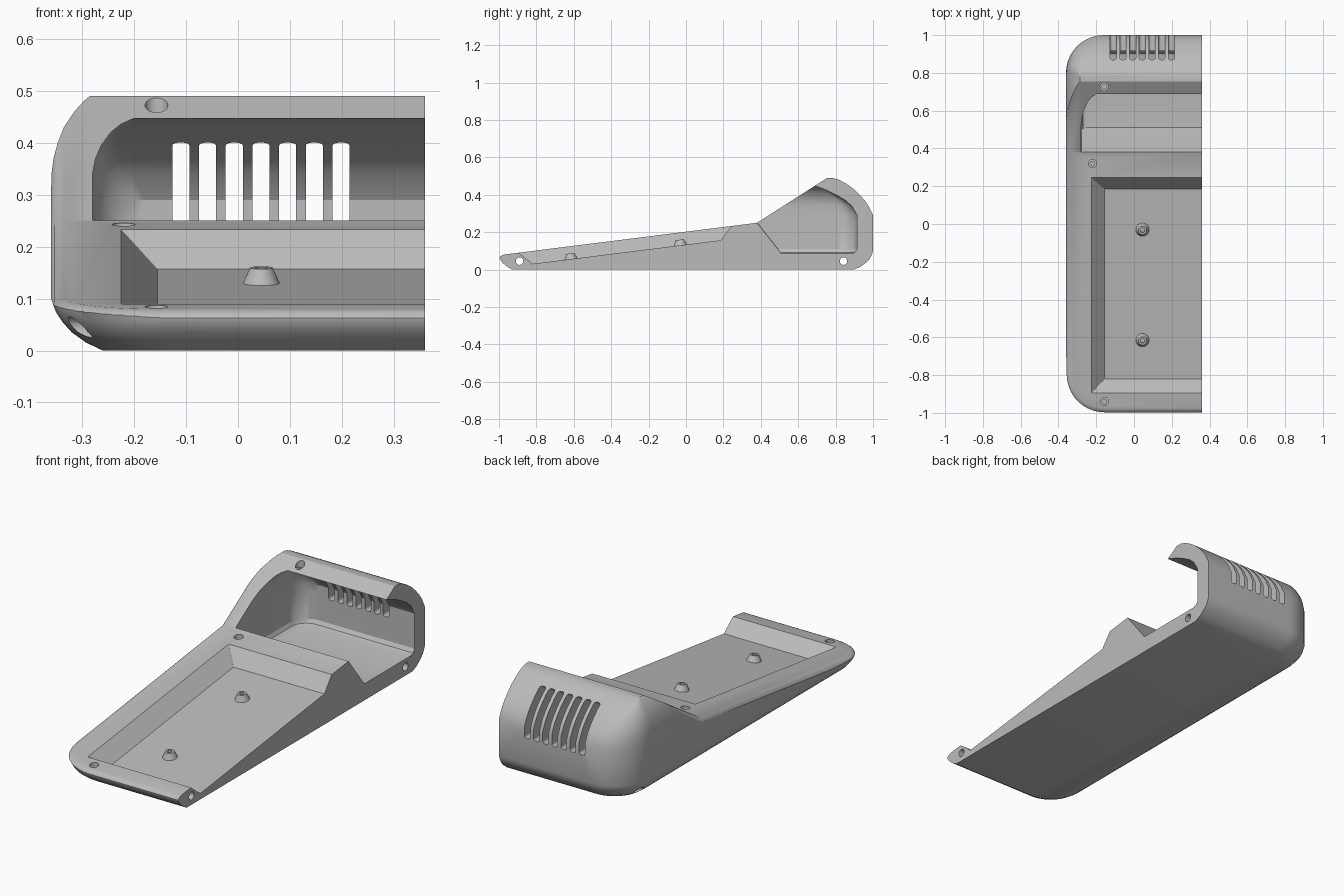
import bpy, bmesh, math
from mathutils import Matrix, Vector

if "Cube" in bpy.data.objects:
    bpy.data.objects.remove(bpy.data.objects["Cube"])

grey = bpy.data.materials.new("grey plastic")
grey.use_nodes = True
COLOR = (0.5, 0.5, 0.5, 1)
grey.diffuse_color = COLOR
grey.node_tree.nodes["Principled BSDF"].inputs["Base Color"].default_value = COLOR

END = 0.36            # flat open end of the half shell
DECK_TILT = 0.1255    # slope of the long deck
DECK_Z = 0.2023       # deck height at y = 0
HOOD_TILT = 0.64      # slope of the hood front


def finish(bm, name):
    bmesh.ops.recalc_face_normals(bm, faces=bm.faces)
    mesh = bpy.data.meshes.new(name)
    bm.to_mesh(mesh)
    bm.free()
    mesh.materials.append(grey)
    ob = bpy.data.objects.new(name, mesh)
    bpy.context.collection.objects.link(ob)
    return ob


def ring(z, x0, x1, y0, y1, r_front, r_back, tilt=0, seg=10):
    """Plan outline, rounded on its -x corners only, tilted along y."""
    pts = [(x1, y0)]
    for r, y, a0 in ((r_front, y0 + r_front, 1.5), (r_back, y1 - r_back, 1.0)):
        for i in range(seg + 1):
            a = (a0 - 0.5 * i / seg) * math.pi
            pts.append((x0 + r + r * math.cos(a), y + r * math.sin(a)))
    pts.append((x1, y1))
    # front arc runs from -y to -x, back arc from -x to +y
    return [(x, y, z + tilt * y) for x, y in pts]


def loft(name, rings):
    bm = bmesh.new()
    loops = [[bm.verts.new(p) for p in r] for r in rings]
    n = len(loops[0])
    for a, b in zip(loops, loops[1:]):
        for i in range(n):
            j = (i + 1) % n
            bm.faces.new((a[i], a[j], b[j], b[i]))
    bm.faces.new(loops[0])
    bm.faces.new(loops[-1])
    return finish(bm, name)


def prism(name, profile, x0, x1):
    """Side profile in (y, z) extruded along x."""
    bm = bmesh.new()
    face = bm.faces.new([bm.verts.new((x0, y, z)) for y, z in profile])
    out = bmesh.ops.extrude_face_region(bm, geom=[face])
    moved = [v for v in out["geom"] if isinstance(v, bmesh.types.BMVert)]
    bmesh.ops.translate(bm, verts=moved, vec=(x1 - x0, 0, 0))
    return finish(bm, name)


def cylinder(name, radius, start, end):
    start, end = Vector(start), Vector(end)
    bm = bmesh.new()
    axis = end - start
    mat = Matrix.Translation((start + end) / 2) @ axis.to_track_quat("Z", "Y").to_matrix().to_4x4()
    bmesh.ops.create_cone(bm, cap_ends=True, segments=24, radius1=radius, radius2=radius,
                          depth=axis.length, matrix=mat)
    return finish(bm, name)


def combine(target, tool, operation):
    mod = target.modifiers.new("cut", "BOOLEAN")
    mod.operation = operation
    mod.solver = "EXACT"
    mod.object = tool
    bpy.context.view_layer.objects.active = target
    bpy.ops.object.modifier_apply(modifier=mod.name)
    bpy.data.objects.remove(tool)


def smooth(ob):
    bpy.ops.object.select_all(action="DESELECT")
    ob.select_set(True)
    bpy.context.view_layer.objects.active = ob
    bpy.ops.object.shade_smooth_by_angle(angle=math.radians(28))


# Outer body: z, left x, front y, back y, front radius, back radius
body = [(0, -0.26, -0.93, 0.90, 0.13, 0.12), (0.015, -0.292, -0.955, 0.933, 0.15, 0.145),
        (0.035, -0.32, -0.98, 0.96, 0.17, 0.165), (0.055, -0.338, -0.995, 0.98, 0.19, 0.18),
        (0.075, -0.351, -1, 0.992, 0.195, 0.19), (0.1, -0.36, -1, 1, 0.2, 0.2),
        (0.29, -0.36, -1, 1, 0.2, 0.2), (0.34, -0.359, -1, 0.976, 0.2, 0.18),
        (0.37, -0.355, -1, 0.955, 0.2, 0.16), (0.4, -0.347, -1, 0.928, 0.2, 0.135),
        (0.43, -0.335, -1, 0.897, 0.2, 0.1), (0.46, -0.315, -1, 0.855, 0.2, 0.06),
        (0.48, -0.297, -1, 0.818, 0.2, 0.025), (0.49, -0.285, -1, 0.785, 0.2, 0.005)]
shell = loft("enclosure_shell", [ring(z, x, END, y0, y1, rf, rb) for z, x, y0, y1, rf, rb in body])

# Limits of the deck and hood, each with a softened outer edge
limit = loft("deck_limit", [
    ring(DECK_Z + dz, -0.361 + d, 0.5, -1.001 + d, 1.2, 0.2 - d, 0.1, DECK_TILT)
    for dz, d in ((-0.6, 0), (-0.021, 0), (-0.009, 0.007), (-0.003, 0.016), (0, 0.026))])
hood = loft("hood_limit", [
    ring(0.25 - HOOD_TILT * 0.38 + dz, -0.361 + d, 0.5, 0.3, 1.3, 0.002, 0.002, HOOD_TILT)
    for dz, d in ((-0.9, 0), (-0.024, 0), (-0.01, 0.007), (-0.003, 0.016), (0, 0.026))])
combine(limit, hood, "UNION")
combine(shell, limit, "INTERSECT")

# Sunken tray in the deck, with sloped walls
TRAY_DEPTH = 0.069
tray = []
for t in (0, 1.2):
    tray.append(ring(DECK_Z - TRAY_DEPTH * (1 - t), -0.155 - 0.07 * t, 0.5,
                     -0.82 - 0.075 * t, 0.185 + 0.06 * t, 0.001, 0.001, DECK_TILT, seg=1))
combine(shell, loft("tray_cutter", tray), "DIFFERENCE")

# Hollow under the hood: z, left x, front y, back y, back radius
hollow = [(0.085, -0.255, 0.51, 0.885, 0.07), (0.092, -0.27, 0.504, 0.903, 0.085),
          (0.11, -0.28, 0.49, 0.915, 0.1), (0.25, -0.28, 0.38, 0.915, 0.1),
          (0.29, -0.28, 0.37, 0.915, 0.1), (0.34, -0.28, 0.37, 0.886, 0.075),
          (0.37, -0.274, 0.37, 0.852, 0.05), (0.395, -0.263, 0.37, 0.81, 0.03),
          (0.42, -0.245, 0.37, 0.76, 0.012), (0.436, -0.225, 0.37, 0.72, 0.006),
          (0.447, -0.2, 0.37, 0.69, 0.004)]
combine(shell, loft("hollow_cutter", [ring(z, x, 0.5, y0, y1, 0.003, rb)
                                      for z, x, y0, y1, rb in hollow]), "DIFFERENCE")

# Row of seven vent slots in the back
for i in range(7):
    x = -0.11 + 0.0514 * i
    slot = prism("slot_cutter", [(0.79, 0.23), (1.1, 0.23), (1.1, 0.6), (1.08, 0.6), (0.79, 0.393)],
                 x - 0.0165, x + 0.0165)
    bm = bmesh.new()
    bm.from_mesh(slot.data)
    ends = [e for e in bm.edges
            if abs(e.verts[0].co.x - e.verts[1].co.x) < 1e-5
            and abs(e.verts[0].co.y - e.verts[1].co.y) > 0.1]
    bmesh.ops.bevel(bm, geom=ends, offset=0.012, segments=4, profile=0.5, affect="EDGES")
    bm.to_mesh(slot.data)
    bm.free()
    combine(shell, slot, "DIFFERENCE")

# Stepped screw holes on the deck and hood
for x, y, z in ((-0.157, 0.727, 0.472), (-0.22, 0.32, 0.242), (-0.157, -0.94, 0.084)):
    for radius, depth in ((0.022, 0.022), (0.012, 0.03)):
        hole = cylinder("screw_hole_cutter", radius, (x, y, z - depth), (x, y, z + 0.1))
        combine(shell, hole, "DIFFERENCE")

# Cross holes running through the base
for y in (-0.89, 0.842):
    combine(shell, cylinder("cross_hole_cutter", 0.02, (-0.5, y, 0.045), (0.5, y, 0.045)),
            "DIFFERENCE")
smooth(shell)

# Conical mounting posts on the tray floor, turned from a profile
for name, y in (("rear_post", -0.03), ("front_post", -0.615)):
    bm = bmesh.new()
    profile = [(0.037, -0.004), (0.022, 0.03), (0.012, 0.03), (0.012, 0.012), (0, 0.012)]
    verts = [bm.verts.new((r, 0, z)) for r, z in profile]
    edges = [bm.edges.new(pair) for pair in zip(verts, verts[1:])]
    bmesh.ops.spin(bm, geom=verts + edges, cent=(0, 0, 0), axis=(0, 0, 1),
                   angle=math.tau, steps=24)
    bmesh.ops.remove_doubles(bm, verts=bm.verts, dist=1e-4)
    post = finish(bm, name)
    post.location = (0.045, y, DECK_Z - TRAY_DEPTH + DECK_TILT * y)
    post.rotation_euler.x = math.atan(DECK_TILT)
    smooth(post)
